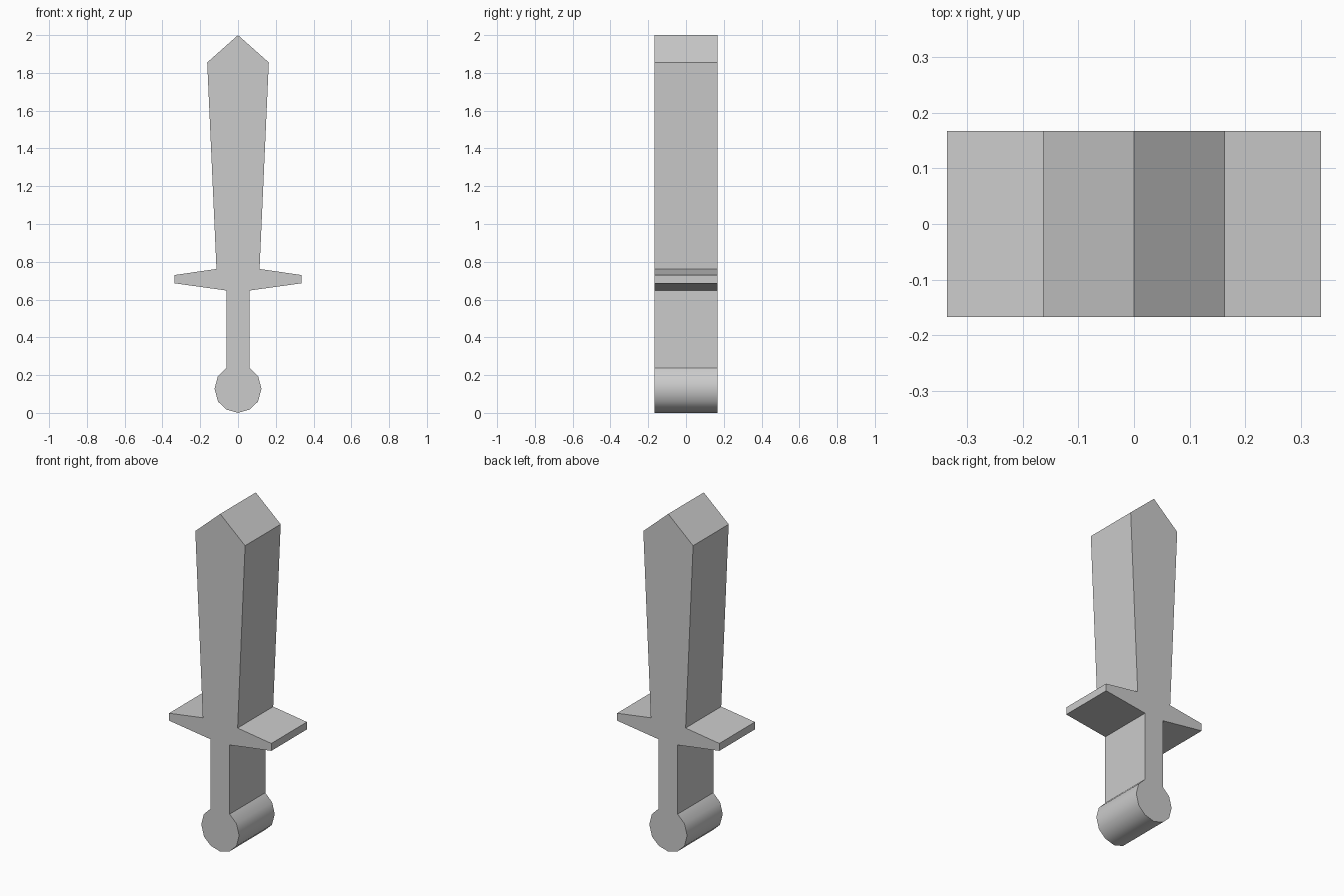
import bpy
import bmesh
import math

cube = bpy.data.objects.get("Cube")
if cube:
    bpy.data.objects.remove(cube, do_unlink=True)

THICKNESS = 0.333

# Plain grey for the whole sword
grey = bpy.data.materials.new("plain_grey")
grey.use_nodes = True
colour = (0.6, 0.6, 0.6, 1)
grey.diffuse_color = colour
grey.node_tree.nodes["Principled BSDF"].inputs["Base Color"].default_value = colour

# Half outline (x, z), from the tip down to the pommel
tip = [(0, 2)]
blade = [(0.163, 1.855), (0.114, 0.762)]
guard = [(0.335, 0.73), (0.335, 0.686), (0.062, 0.648)]
pommel = [(0.062, 0.238), (0.107, 0.193), (0.124, 0.128),
          (0.106, 0.06), (0.062, 0.018)]
base = [(0, 0)]

side = blade + guard + pommel
mirrored = [(-x, z) for x, z in reversed(side)]
outline = tip + side + base + mirrored

# Extrude the outline through the thickness
bm = bmesh.new()
face = bm.faces.new([bm.verts.new((x, -THICKNESS / 2, z)) for x, z in outline])
extruded = bmesh.ops.extrude_face_region(bm, geom=[face], use_keep_orig=True)
back = [v for v in extruded["geom"] if isinstance(v, bmesh.types.BMVert)]
bmesh.ops.translate(bm, verts=back, vec=(0, THICKNESS, 0))
bmesh.ops.recalc_face_normals(bm, faces=bm.faces)

mesh = bpy.data.meshes.new("sword")
bm.to_mesh(mesh)
bm.free()
mesh.materials.append(grey)
sword = bpy.data.objects.new("sword", mesh)
bpy.context.collection.objects.link(sword)

# Smooth pommel, crisp edges elsewhere
bpy.ops.object.select_all(action='DESELECT')
sword.select_set(True)
bpy.context.view_layer.objects.active = sword
bpy.ops.object.shade_smooth_by_angle(angle=math.radians(42))
